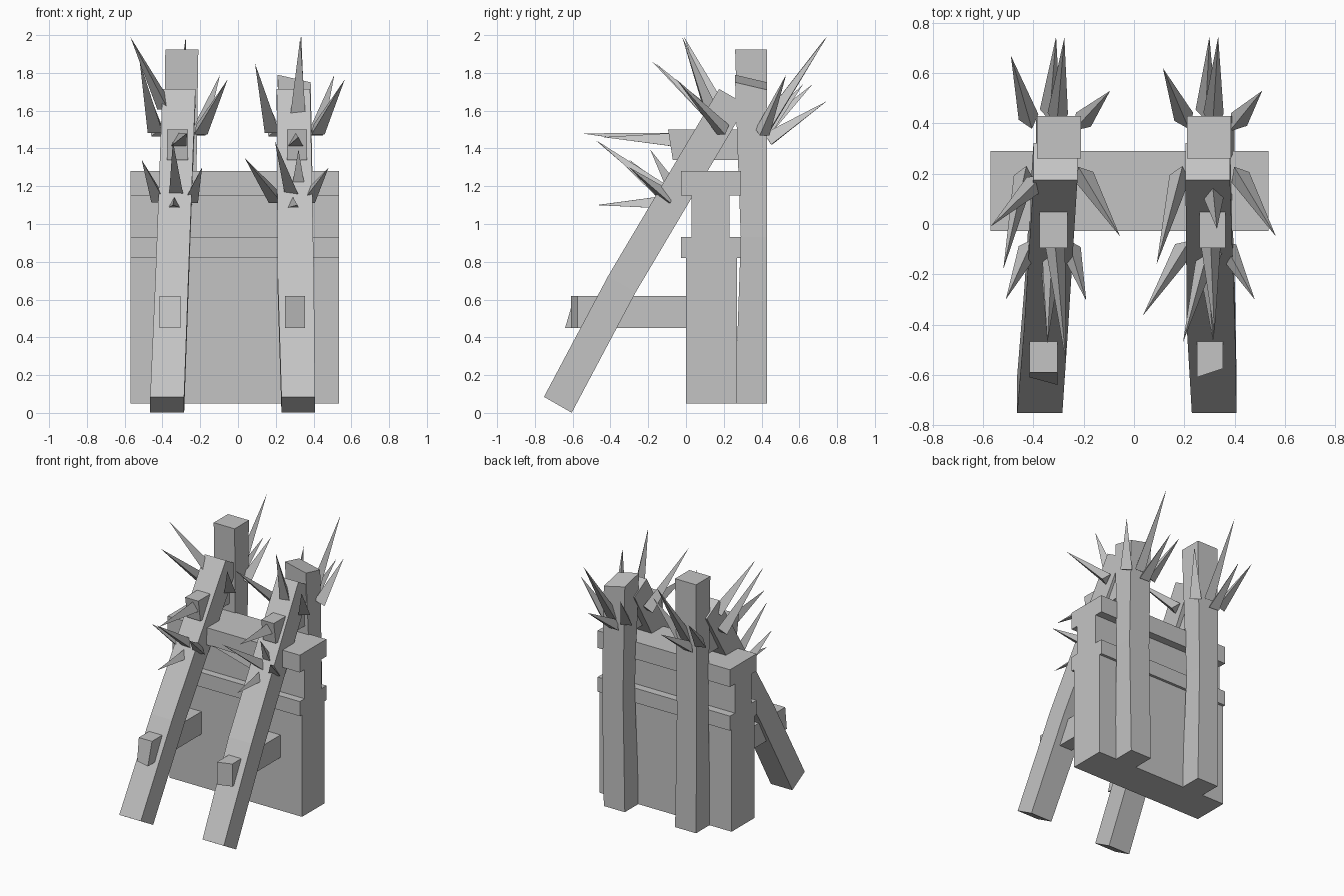
import bpy, bmesh
from mathutils import Vector

if "Cube" in bpy.data.objects:
    bpy.data.objects.remove(bpy.data.objects["Cube"])

mat = bpy.data.materials.new("plain grey")
mat.diffuse_color = (0.55, 0.55, 0.55, 1)
mat.use_nodes = True
mat.node_tree.nodes["Principled BSDF"].inputs["Base Color"].default_value = mat.diffuse_color


def finish(name, bm):
    bmesh.ops.recalc_face_normals(bm, faces=bm.faces)
    me = bpy.data.meshes.new(name)
    bm.to_mesh(me)
    bm.free()
    me.materials.append(mat)
    ob = bpy.data.objects.new(name, me)
    bpy.context.collection.objects.link(ob)
    return ob


def loft(name, rings):
    """Skin a list of four-point rings and cap both ends."""
    bm = bmesh.new()
    vs = [[bm.verts.new(p) for p in r] for r in rings]
    for a, b in zip(vs, vs[1:]):
        for i in range(4):
            j = (i + 1) % 4
            bm.faces.new((a[i], a[j], b[j], b[i]))
    bm.faces.new(vs[0])
    bm.faces.new(vs[-1])
    return finish(name, bm)


def level(x0, x1, y0, y1, z, sx=0, sy=0):
    """Horizontal ring; sx and sy drop the far corners for a slanted cut."""
    return [(x0, y0, z), (x1, y0, z - sx), (x1, y1, z - sx - sy), (x0, y1, z - sy)]


def box(name, x0, x1, y0, y1, z0, z1):
    return loft(name, [level(x0, x1, y0, y1, z0), level(x0, x1, y0, y1, z1)])


def spike(name, base, tip, r=0.047):
    """Three-sided pyramid from base centre to tip."""
    base, tip = Vector(base), Vector(tip)
    d = tip - base
    q = d.to_track_quat('Z', 'Y')
    bm = bmesh.new()
    bmesh.ops.create_cone(bm, cap_ends=True, segments=3, radius1=r, radius2=0, depth=d.length)
    bmesh.ops.remove_doubles(bm, verts=bm.verts, dist=1e-5)
    for v in bm.verts:
        v.co = q @ v.co + (base + tip) / 2
    return finish(name, bm)


# Wall in stepped tiers
box("wall_lower", -0.57, 0.535, 0.0, 0.27, 0.05, 0.82)
box("wall_middle_rail", -0.57, 0.535, -0.027, 0.29, 0.82, 0.93)
box("wall_upper", -0.57, 0.535, 0.03, 0.23, 0.93, 1.15)
box("wall_top_rail", -0.57, 0.535, -0.027, 0.29, 1.15, 1.28)

# Rear posts
loft("left_post", [level(-0.385, -0.21, 0.26, 0.43, 0.05),
                   level(-0.39, -0.225, 0.29, 0.43, 0.93),
                   level(-0.385, -0.21, 0.26, 0.43, 1.925)])
loft("right_post", [level(0.21, 0.385, 0.26, 0.43, 0.05),
                    level(0.225, 0.40, 0.29, 0.43, 0.93),
                    level(0.21, 0.385, 0.26, 0.43, 1.79, 0.04, 0.04)])

# Leaning struts: (x0, x1, front y, front z) stations
struts = {
    "left_strut": [(-0.465, -0.285, -0.752, 0.085), (-0.437, -0.262, -0.412, 0.725),
                   (-0.40, -0.225, 0.175, 1.715)],
    "right_strut": [(0.23, 0.408, -0.752, 0.085), (0.21, 0.402, -0.412, 0.725),
                    (0.205, 0.382, 0.175, 1.715)],
}
for name, st in struts.items():
    loft(name, [[(a, y, z), (b, y, z), (b, y + 0.147, z - 0.084), (a, y + 0.147, z - 0.084)]
                for a, b, y, z in st])


def tie(name, x0, x1, z0, z1, front, back):
    """Tie beam; front holds y for lower left, lower right, upper right, upper left."""
    c = [(x0, z0), (x1, z0), (x1, z1), (x0, z1)]
    loft(name, [[(x, y, z) for (x, z), y in zip(c, front)],
                [(x, back, z) for x, z in c]])


# Tie beams through the struts
tie("left_lower_tie", -0.415, -0.305, 0.45, 0.62, (-0.61, -0.64, -0.59, -0.59), 0.05)
tie("right_lower_tie", 0.25, 0.355, 0.45, 0.62, (-0.61, -0.575, -0.575, -0.61), 0.05)
tie("left_upper_tie", -0.375, -0.265, 1.34, 1.50, (-0.07, -0.07, -0.095, -0.095), 0.30)
tie("right_upper_tie", 0.26, 0.365, 1.34, 1.50, (-0.07, -0.07, -0.095, -0.095), 0.30)

# Spikes: base offset from each side's centre line, then tip
bases = {
    "back_outer_left": (-0.10, 0.41, 1.48), "back_low": (-0.02, 0.44, 1.44),
    "back_high": (0.01, 0.42, 1.50), "back_outer_right": (0.10, 0.40, 1.48),
    "upper_left": (-0.12, 0.20, 1.50), "upper_right": (0.11, 0.20, 1.49),
    "lower_left": (-0.10, -0.09, 1.13), "lower_middle": (-0.01, -0.10, 1.15),
    "lower_right": (0.06, -0.09, 1.13), "lower_front": (-0.02, -0.09, 1.105),
    "tie_front": (0.0, -0.07, 1.435),
}
tips = {
    "left": [(-0.49, 0.67, 1.74), (-0.31, 0.745, 1.65), (-0.277, 0.742, 1.99),
             (-0.095, 0.53, 1.79), (-0.52, -0.18, 1.86), (-0.055, -0.05, 1.765),
             (-0.51, -0.30, 1.34), (-0.345, -0.475, 1.44), (-0.19, -0.305, 1.30),
             (-0.345, -0.475, 1.10), (-0.27, -0.555, 1.48)],
    "right": [(0.115, 0.62, 1.74), (0.30, 0.745, 1.65), (0.335, 0.745, 1.99),
              (0.51, 0.53, 1.79), (0.09, -0.16, 1.85), (0.565, -0.05, 1.765),
              (0.035, -0.365, 1.35), (0.195, -0.47, 1.44), (0.48, -0.30, 1.30),
              (0.315, -0.47, 1.10), (0.32, -0.44, 1.46)],
}
for side, cx in (("left", -0.315), ("right", 0.305)):
    for (label, (dx, y, z)), tip in zip(bases.items(), tips[side]):
        spike(f"{side}_{label}_spike", (cx + dx, y, z), tip)

# Single odd spikes near the strut tops and on the right strut
spike("left_top_spike", (-0.385, 0.17, 1.62), (-0.57, -0.01, 1.99))
spike("right_top_spike", (0.315, 0.13, 1.58), (0.33, -0.02, 1.99))
spike("right_strut_spike", (0.32, -0.07, 1.17), (0.32, -0.19, 1.395))
